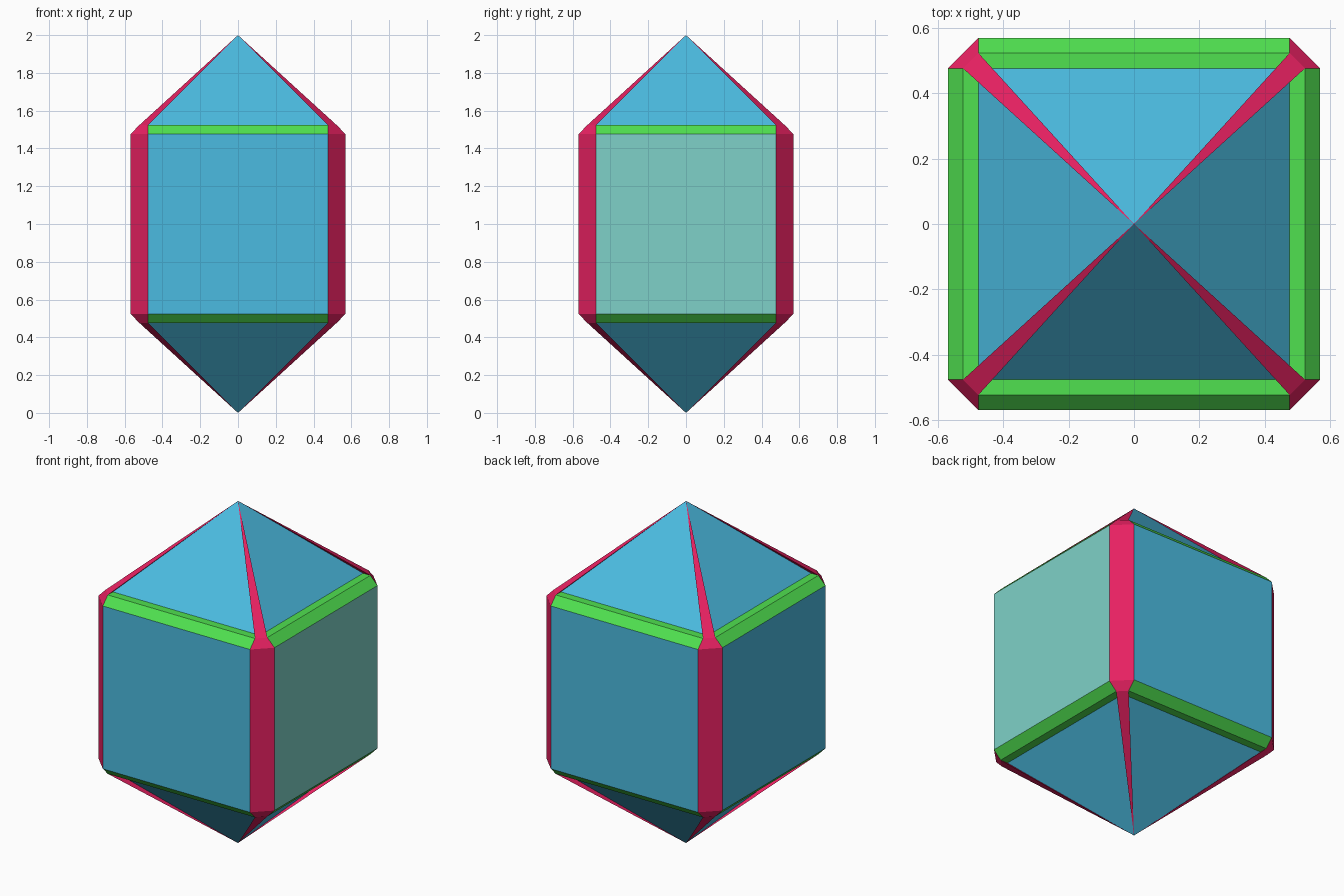
import bpy, bmesh
from mathutils import Vector, Matrix
from math import pi

if "Cube" in bpy.data.objects:
    bpy.data.objects.remove(bpy.data.objects["Cube"])

A, B, C = 0.476, 0.523, 0.569   # core half width, rail ridge, outer panel face
APEX = Vector((0, 0, 1))        # heights are measured from the middle of the model


def material(name, rgb):
    m = bpy.data.materials.new(name)
    m.diffuse_color = (*rgb, 1)
    m.use_nodes = True
    m.node_tree.nodes["Principled BSDF"].inputs["Base Color"].default_value = m.diffuse_color
    return m


blue = material("blue", (0.07, 0.50, 0.75))
teal = material("teal", (0.21, 0.64, 0.58))
green = material("green", (0.08, 0.75, 0.08))
red = material("red", (0.80, 0.015, 0.12))


def add_face(bm, pts, inward=False):
    f = bm.faces.new([bm.verts.new(p) for p in pts])
    f.normal_update()
    if (f.normal.dot(f.calc_center_median()) < 0) != inward:
        f.normal_flip()


def build(name, mat, faces, inward=(), turns=range(4), mirror=True):
    """Repeat front-side faces around z, and below the middle plane."""
    bm = bmesh.new()
    for k in turns:
        rot = Matrix.Rotation(k * pi / 2, 3, 'Z')
        for s in ((1, -1) if mirror else (1,)):
            for group, flip in ((faces, False), (inward, True)):
                for pts in group:
                    add_face(bm, [rot @ Vector((p[0], p[1], p[2] * s)) for p in pts], flip)
    bmesh.ops.remove_doubles(bm, verts=bm.verts, dist=1e-5)
    me = bpy.data.meshes.new(name)
    bm.to_mesh(me)
    bm.free()
    me.materials.append(mat)
    ob = bpy.data.objects.new(name, me)
    ob.location.z = 1
    bpy.context.collection.objects.link(ob)


# pointed caps, top and bottom
build("pyramid_caps", blue, [[(-A, -A, B - 0.0), (A, -A, B), APEX]])

# upright side panels, the right one in its own colour
panel = [[(-A, -C, -A), (A, -C, -A), (A, -C, A), (-A, -C, A)]]
build("side_panels", blue, panel, turns=(0, 2, 3), mirror=False)
build("right_panel", teal, panel, turns=(1,), mirror=False)

# bevelled rails between panels and caps: slope and flat ledge
build("edge_rails", green, [
    [(-A, -C, A), (A, -C, A), (A, -B, B), (-A, -B, B)],
    [(-A, -B, B), (A, -B, B), (A, -A, B), (-A, -A, B)]])

# corner posts
build("corner_posts", red, [[(A, -C, -A), (C, -A, -A), (C, -A, A), (A, -C, A)]],
      mirror=False)

# tapering corner ribs running to the tips, with their undercut sides
build("corner_ribs", red, [
    [(A, -C, A), (C, -A, A), (B, -A, B), (A, -B, B)],
    [(A, -B, B), (B, -A, B), APEX]],
    inward=[[(A, -B, B), (A, -A, B), APEX], [(B, -A, B), (A, -A, B), APEX]])
